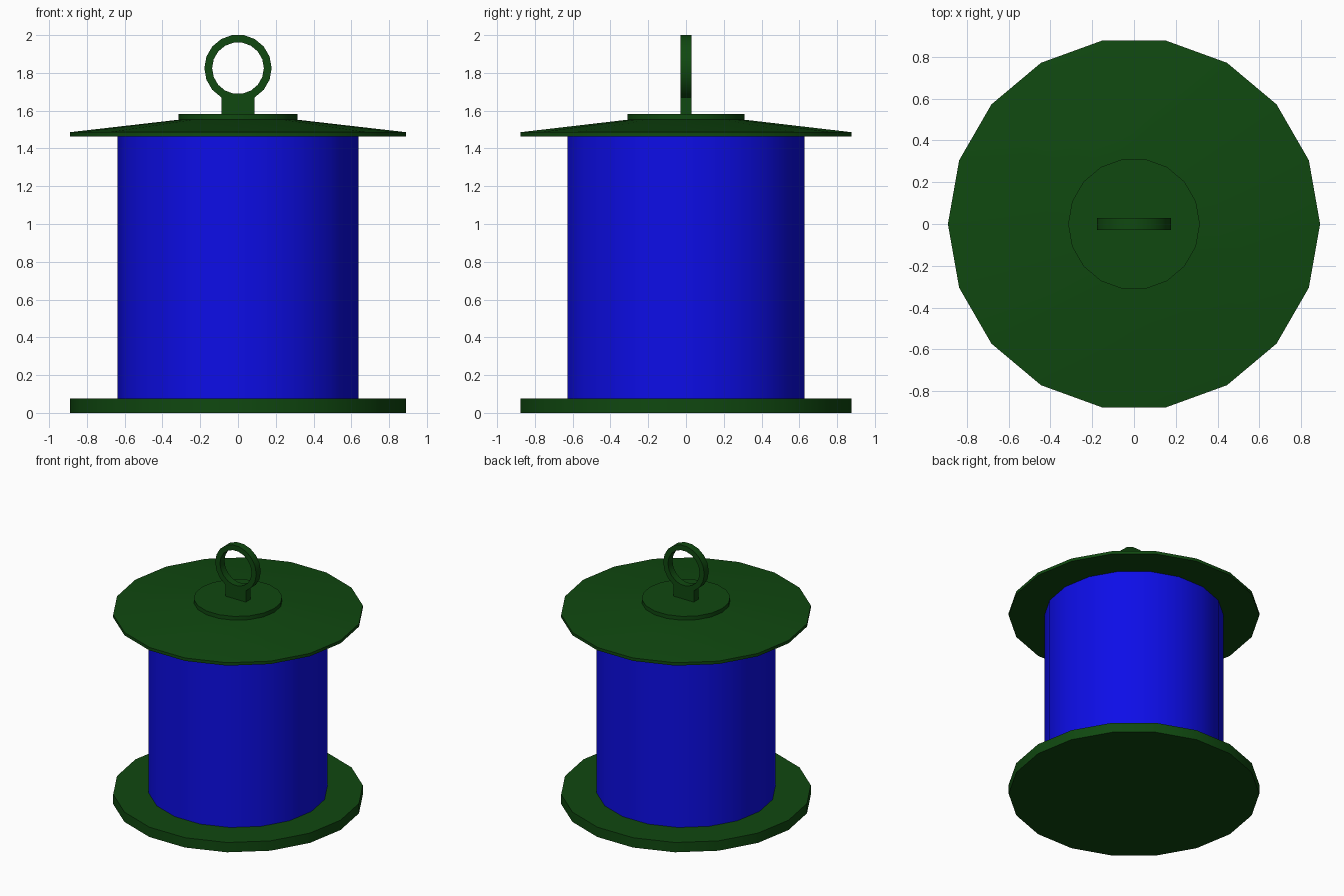
import bpy, bmesh, math

SIDES = 18

cube = bpy.data.objects.get("Cube")
if cube:
    bpy.data.objects.remove(cube, do_unlink=True)


def make_material(name, rgb):
    mat = bpy.data.materials.new(name)
    mat.use_nodes = True
    color = (*rgb, 1.0)
    mat.diffuse_color = color
    mat.node_tree.nodes["Principled BSDF"].inputs["Base Color"].default_value = color
    return mat


green = make_material("dark green", (0.005, 0.065, 0.005))
blue = make_material("deep blue", (0.004, 0.004, 0.8))


def finish(name, bm, mat):
    bmesh.ops.recalc_face_normals(bm, faces=bm.faces)
    mesh = bpy.data.meshes.new(name)
    bm.to_mesh(mesh)
    bm.free()
    mesh.materials.append(mat)
    obj = bpy.data.objects.new(name, mesh)
    bpy.context.collection.objects.link(obj)
    bpy.ops.object.select_all(action='DESELECT')
    obj.select_set(True)
    bpy.context.view_layer.objects.active = obj
    bpy.ops.object.shade_smooth_by_angle(angle=math.radians(30))
    return obj


def lathe(name, profile, mat, closed=False):
    """Turn (radius, height) points around z; cap the ends unless closed."""
    bm = bmesh.new()
    loops = []
    for r, z in profile:
        angles = [math.tau * i / SIDES for i in range(SIDES)]
        loops.append([bm.verts.new((r * math.cos(a), r * math.sin(a), z)) for a in angles])
    pairs = list(zip(loops, loops[1:]))
    if closed:
        pairs.append((loops[-1], loops[0]))
    else:
        bm.faces.new(loops[0])
        bm.faces.new(loops[-1])
    for low, high in pairs:
        for i in range(SIDES):
            j = (i + 1) % SIDES
            bm.faces.new((low[i], low[j], high[j], high[i]))
    return finish(name, bm, mat)


# Tray, container and sloping lid
lathe("base_tray", [(0.89, 0), (0.89, 0.077)], green)
lathe("container", [(0.637, 0.077), (0.637, 1.463)], blue)
lathe("lid", [(0.89, 1.463), (0.89, 1.486), (0.315, 1.552)], green)
lathe("lid_cap", [(0.315, 1.55), (0.315, 1.582)], green)

# Upright hanging ring
ring = lathe("hanging_ring",
             [(0.178, -0.028), (0.178, 0.028), (0.137, 0.028), (0.137, -0.028)],
             green, closed=True)
ring.rotation_euler.x = math.pi / 2
ring.location.z = 1.825

# Tab joining the ring to the cap
bm = bmesh.new()
bmesh.ops.create_cube(bm, size=1)
bmesh.ops.scale(bm, vec=(0.175, 0.056, 0.095), verts=bm.verts)
bmesh.ops.translate(bm, vec=(0, 0, 1.6275), verts=bm.verts)
finish("ring_tab", bm, green)
